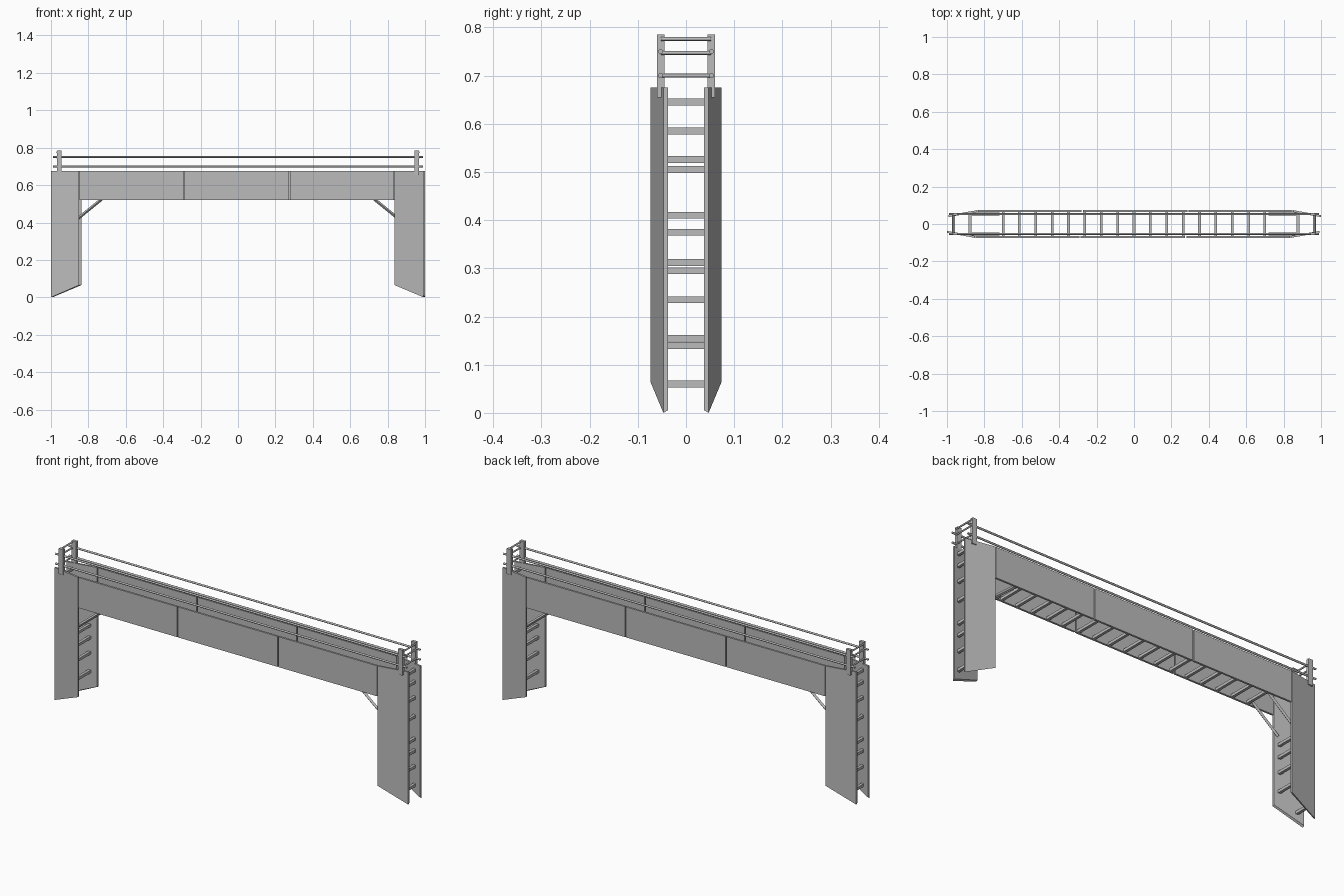
import bpy, bmesh, math
from mathutils import Vector

old = bpy.data.objects.get("Cube")
if old:
    bpy.data.objects.remove(old, do_unlink=True)

grey = bpy.data.materials.new("steel_grey")
grey.use_nodes = True
grey.diffuse_color = (0.5, 0.5, 0.5, 1)
grey.node_tree.nodes["Principled BSDF"].inputs["Base Color"].default_value = (0.5, 0.5, 0.5, 1)


def finish(name, bm):
    bmesh.ops.recalc_face_normals(bm, faces=bm.faces)
    mesh = bpy.data.meshes.new(name)
    bm.to_mesh(mesh)
    bm.free()
    mesh.materials.append(grey)
    obj = bpy.data.objects.new(name, mesh)
    bpy.context.collection.objects.link(obj)
    return obj


def box(name, center, size):
    bm = bmesh.new()
    bmesh.ops.create_cube(bm, size=1)
    for v in bm.verts:
        v.co = Vector(a * b for a, b in zip(v.co, size)) + Vector(center)
    return finish(name, bm)


def rod(name, a, b, radius, sides=8):
    a, b = Vector(a), Vector(b)
    obj_bm = bmesh.new()
    bmesh.ops.create_cone(obj_bm, cap_ends=True, segments=sides, radius1=radius,
                          radius2=radius, depth=(b - a).length)
    turn = Vector((0, 0, 1)).rotation_difference(b - a).to_matrix()
    for v in obj_bm.verts:
        v.co = turn @ v.co + (a + b) / 2
    obj = finish(name, obj_bm)
    for p in obj.data.polygons:
        p.use_smooth = len(p.vertices) == 4 and sides > 4
    return obj


TOP, BEAM_LOW, THICK = 0.675, 0.52, 0.01
OUT, TIP = 0.074, 0.047


def leg_plate(name, x_in, x_out, flip):
    # Tapered vertical plate with a sloping foot; flip turns it about z
    bm = bmesh.new()
    rings = []
    for inset, lift in ((0, 0), (THICK, 0.006)):
        pts = ((x_in, OUT - inset, 0.065 + lift / 2), (x_out, TIP - inset, lift),
               (x_out, TIP - inset, TOP), (x_in, OUT - inset, TOP))
        rings.append([bm.verts.new((flip * x, -flip * y, z)) for x, y, z in pts])
    bm.faces.new(rings[0])
    bm.faces.new(rings[1][::-1])
    for i in range(4):
        j = (i + 1) % 4
        bm.faces.new((rings[0][i], rings[0][j], rings[1][j], rings[1][i]))
    finish(name, bm)


# Side walls, each the other turned half way round
seams = (-0.85, -0.288, 0.277, 0.838)
for side, flip in (("front", 1), ("back", -1)):
    for i in range(3):
        a, b = seams[i] + 0.003, seams[i + 1] - 0.003
        box(f"{side}_beam_panel_{i + 1}",
            (flip * (a + b) / 2, -flip * (OUT - THICK / 2), (TOP + BEAM_LOW) / 2),
            (b - a, THICK, TOP - BEAM_LOW))
    leg_plate(f"{side}_leg_plate_long", seams[0], -1.0, flip)
    leg_plate(f"{side}_leg_plate_short", seams[3], 0.992, flip)

# Ladder rungs under the beam
for i in range(17):
    box(f"beam_rung_{i + 1}", (-0.7 + i * 0.0875, 0, 0.526),
        (0.014, 2 * (OUT - THICK), 0.014))

outer_heights = (0.06, 0.155, 0.235, 0.295, 0.41, 0.505, 0.585, 0.645)
inner_heights = (0.14, 0.235, 0.312, 0.375)
for end, s in (("left", 1), ("right", -1)):
    # Rungs between the leg plates
    for z in outer_heights:
        box(f"{end}_outer_rung", (s * 0.965, 0, z), (0.014, 0.09, 0.014))
    for z in inner_heights:
        box(f"{end}_inner_rung", (s * 0.877, 0, z), (0.014, 0.122, 0.014))
    # Cross rails at each end
    for z in (0.70, 0.747, 0.776):
        rod(f"{end}_end_rail", (s * 0.968, -0.052, z), (s * 0.968, 0.052, z), 0.004)
    for side, t in (("back", 1), ("front", -1)):
        # Corner brace and railing post
        rod(f"{end}_{side}_brace", (s * 0.72, t * 0.054, 0.532),
            (s * 0.865, t * 0.054, 0.414), 0.008, 4)
        box(f"{end}_{side}_post", (s * 0.956, t * 0.0525, 0.72), (0.025, 0.015, 0.13))

# Long handrails
for side, t in (("back", 1), ("front", -1)):
    for z in (0.70, 0.75):
        rod(f"{side}_handrail", (-0.99, t * 0.053, z), (0.99, t * 0.053, z), 0.005)
